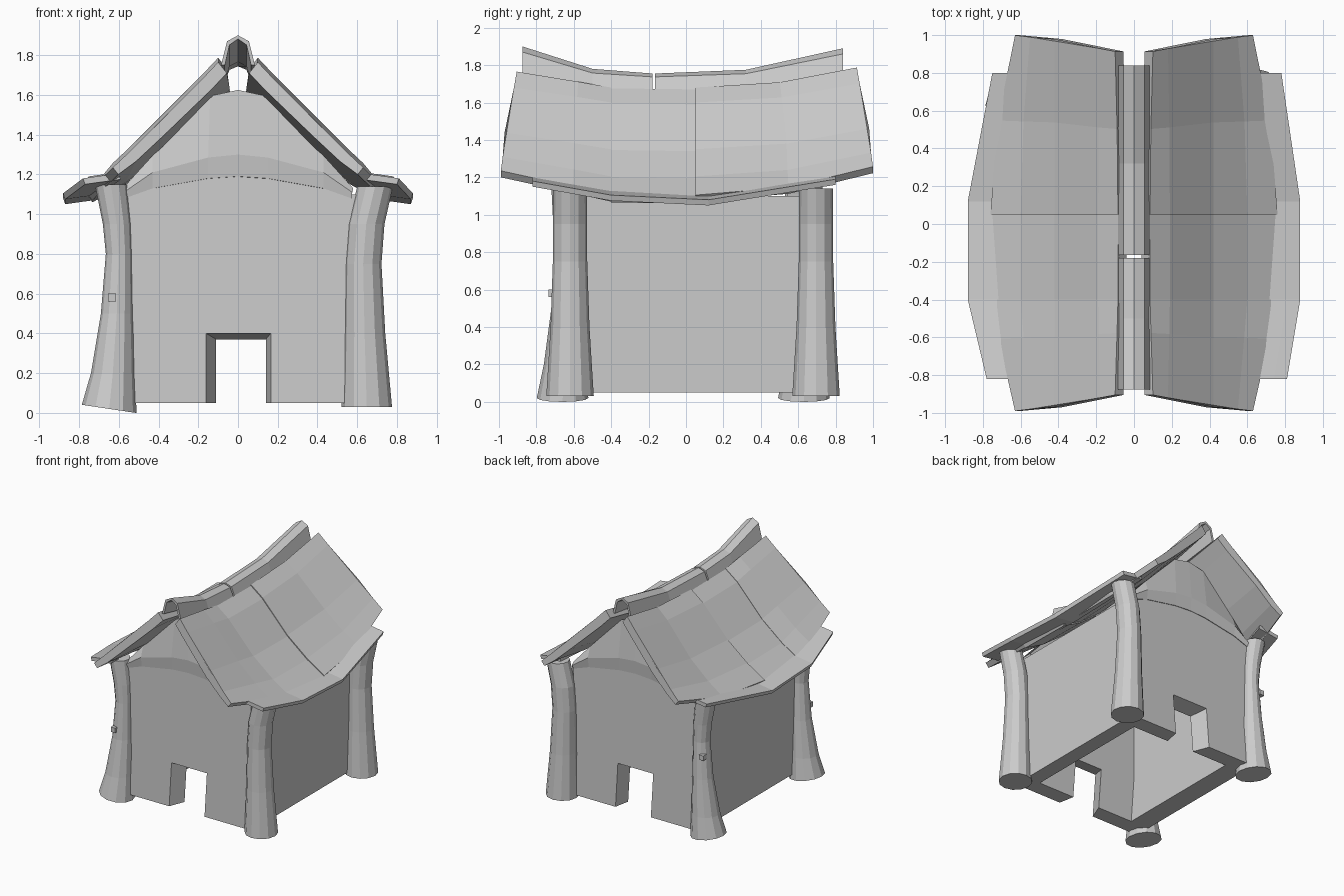
import bpy
import bmesh
from math import cos, sin, tau

cube = bpy.data.objects.get("Cube")
if cube:
    bpy.data.objects.remove(cube)

grey = bpy.data.materials.new("plain_grey")
grey.use_nodes = True
colour = (0.6, 0.6, 0.6, 1)
grey.diffuse_color = colour
grey.node_tree.nodes["Principled BSDF"].inputs["Base Color"].default_value = colour


def loft(name, rings, flare=None):
    """Skin closed cross-sections; flare = (height, y shift) kicks out the foot."""
    bm = bmesh.new()
    loops = [[bm.verts.new(p) for p in ring] for ring in rings]
    n = len(loops[0])
    for a, b in zip(loops, loops[1:]):
        for i in range(n):
            j = (i + 1) % n
            bm.faces.new((a[i], a[j], b[j], b[i]))
    bm.faces.new(loops[0])
    bm.faces.new(loops[-1])
    if flare:
        height, shift = flare
        geom = bm.verts[:] + bm.edges[:] + bm.faces[:]
        bmesh.ops.bisect_plane(bm, geom=geom, plane_co=(0, 0, height), plane_no=(0, 0, 1))
        for v in bm.verts:
            if v.co.z < height / 2:
                v.co.y += shift
    bmesh.ops.recalc_face_normals(bm, faces=bm.faces[:])
    mesh = bpy.data.meshes.new(name)
    bm.to_mesh(mesh)
    bm.free()
    mesh.materials.append(grey)
    obj = bpy.data.objects.new(name, mesh)
    bpy.context.collection.objects.link(obj)


def box(name, x0, x1, y0, y1, z0, z1):
    ring = [(x0, y0), (x1, y0), (x1, y1), (x0, y1)]
    loft(name, [[(x, y, z) for x, y in ring] for z in (z0, z1)])


def lerp(a, b, t):
    return a + (b - a) * t


# Walls: end walls with an arched top and a tapering doorway
ARCH = [(0.57, 1.08), (0.43, 1.13), (0.15, 1.18), (0, 1.19),
        (-0.15, 1.18), (-0.43, 1.13), (-0.57, 1.08)]
BULGE = [(0.575, 1.11), (0.43, 1.21), (0.15, 1.285), (0, 1.3),
         (-0.15, 1.285), (-0.43, 1.21), (-0.575, 1.11)]
SLOPE = [(0.58, 1.13), (0.43, 1.295), (0.14, 1.595), (0, 1.625),
         (-0.14, 1.595), (-0.43, 1.295), (-0.58, 1.13)]


def end_wall_outline(y, left, right, top):
    pts = [(left, 0.05), (left, top), (right, top), (right, 0.05), (0.57, 0.05)]
    pts += ARCH + [(-0.57, 0.05)]
    return [(x, y, z) for x, z in pts]


for name, y, s in (("front", -0.645, -1), ("back", 0.66, 1)):
    outer = end_wall_outline(y, -0.16, 0.165, 0.40)
    inner = end_wall_outline(y - s * 0.13, -0.11, 0.14, 0.37)
    loft(name + "_wall", [outer, inner], (0.39, s * 0.03))

    # Gable: swells slightly over the arch, then leans back towards the ridge
    rings = []
    for curve, out in ((ARCH, 0.005), (BULGE, 0.015), (SLOPE, -0.015)):
        face = [(x, y + s * out, z) for x, z in curve]
        rings.append(face + [(x, y - s * 0.12, z) for x, z in reversed(curve)])
    loft(name + "_gable", rings)

box("left_wall", 0.47, 0.595, -0.64, 0.65, 0.05, 1.1)
box("right_wall", -0.595, -0.43, -0.64, 0.65, 0.05, 1.1)


# Corner posts: bent, waisted tubes
def post(name, y, path, tilt):
    rings = []
    for k, (x, dy, z, r) in enumerate(path):
        t = tilt if k == 0 else 0
        rings.append([(x + r * cos(a), y + dy + r * sin(a), z + t * r * cos(a))
                      for a in (tau * i / 12 for i in range(12))])
    loft(name, rings)


STOUT = [(0.648, 0, 0.03, 0.127), (0.637, 0, 0.4, 0.104), (0.63, 0, 0.75, 0.092),
         (0.645, 0, 0.95, 0.092), (0.69, 0, 1.14, 0.09)]
SLIM = [(-0.648, -0.02, 0.02, 0.138), (-0.63, -0.01, 0.2, 0.11), (-0.61, 0, 0.5, 0.08),
        (-0.6, 0, 0.8, 0.065), (-0.61, 0, 0.95, 0.07), (-0.64, 0, 1.15, 0.08)]
post("front_left_post", -0.62, STOUT, 0)
post("back_left_post", 0.695, STOUT, 0)
post("front_right_post", -0.64, SLIM, -0.15)
post("back_right_post", 0.65, SLIM, -0.15)

# Small pegs on the slim posts
box("front_peg", -0.655, -0.615, -0.735, -0.69, 0.56, 0.6)
box("back_peg", -0.67, -0.63, 0.69, 0.73, 0.67, 0.71)

# Roof: sagging slabs, from ridge to eave, at the middle and at the ends
MIDDLE = [(0.085, 1.68), (0.19, 1.6), (0.42, 1.35), (0.6, 1.205), (0.76, 1.105)]
END = [(0.1, 1.775), (0.18, 1.69), (0.42, 1.45), (0.55, 1.32), (0.63, 1.245)]
END_Y = [0.905, 0.92, 0.97, 0.98, 0.99]
THICKNESS = [0.055, 0.055, 0.05, 0.045, 0.035]


def slab(s, bend, y0, along, side, lift=0):
    top, under = [], []
    for (mx, mz), (ex, ez), ey, t in zip(MIDDLE, END, END_Y, THICKNESS):
        x, y = lerp(mx, ex, bend), lerp(y0, side * ey, along)
        z = lerp(mz, ez, bend) + lift
        top.append((s * x, y, z))
        under.append((s * (x - t * 0.8), y, z - t))
    return top + under[::-1]


for name, s in (("left", 1), ("right", -1)):
    loft(name + "_front_roof", [slab(s, 1, -0.4, 1, -1, -0.01),
                                slab(s, 0.33, -0.4, 0.35, -1), slab(s, 0, -0.4, 0, -1)])
    loft(name + "_middle_roof", [slab(s, 0, -0.4, 0, 1, -0.004),
                                 slab(s, 0, 0.05, 0, 1, -0.01)])
    loft(name + "_back_roof", [slab(s, 0, 0.05, 0, 1), slab(s, 0.3, 0.05, 0.53, 1),
                               slab(s, 1, 0.05, 1.01, 1, 0.012)])

    # Bent eave strip tucked under the roof, pulled in at its ends
    pull = 0.07 if s > 0 else 0.1
    rings = []
    for y, shift, rise in ((-0.82, pull, 0.1), (-0.4, 0, 0.025), (0.12, 0, 0),
                           (0.8, pull + 0.03, 0.11)):
        top = [(0.7, 1.105), (0.81, 1.09), (0.88, 1.08)]
        ring = top + [(x - 0.01, z - 0.03) for x, z in reversed(top)]
        rings.append([(s * (x - shift), y, z + rise) for x, z in ring])
    loft(name + "_eave", rings)

# Ridge caps: hollow folded covers
FOLD = [(-0.085, -0.15), (-0.055, -0.03), (0, 0), (0.055, -0.03), (0.085, -0.15)]
HOLLOW = [(x * 0.78, z - 0.018) for x, z in reversed(FOLD)]
HOLLOW[0], HOLLOW[-1] = (0.066, -0.15), (-0.066, -0.15)


def ridge(name, stations):
    loft(name, [[(x, y, top + z * depth) for x, z in FOLD + HOLLOW]
                for y, top, depth in stations])


ridge("front_ridge_cap", [(-0.875, 1.9, 1), (-0.5, 1.78, 0.75), (-0.18, 1.755, 0.6)])
ridge("back_ridge_cap", [(-0.165, 1.755, 0.6), (0.32, 1.775, 0.7), (0.84, 1.89, 1)])
